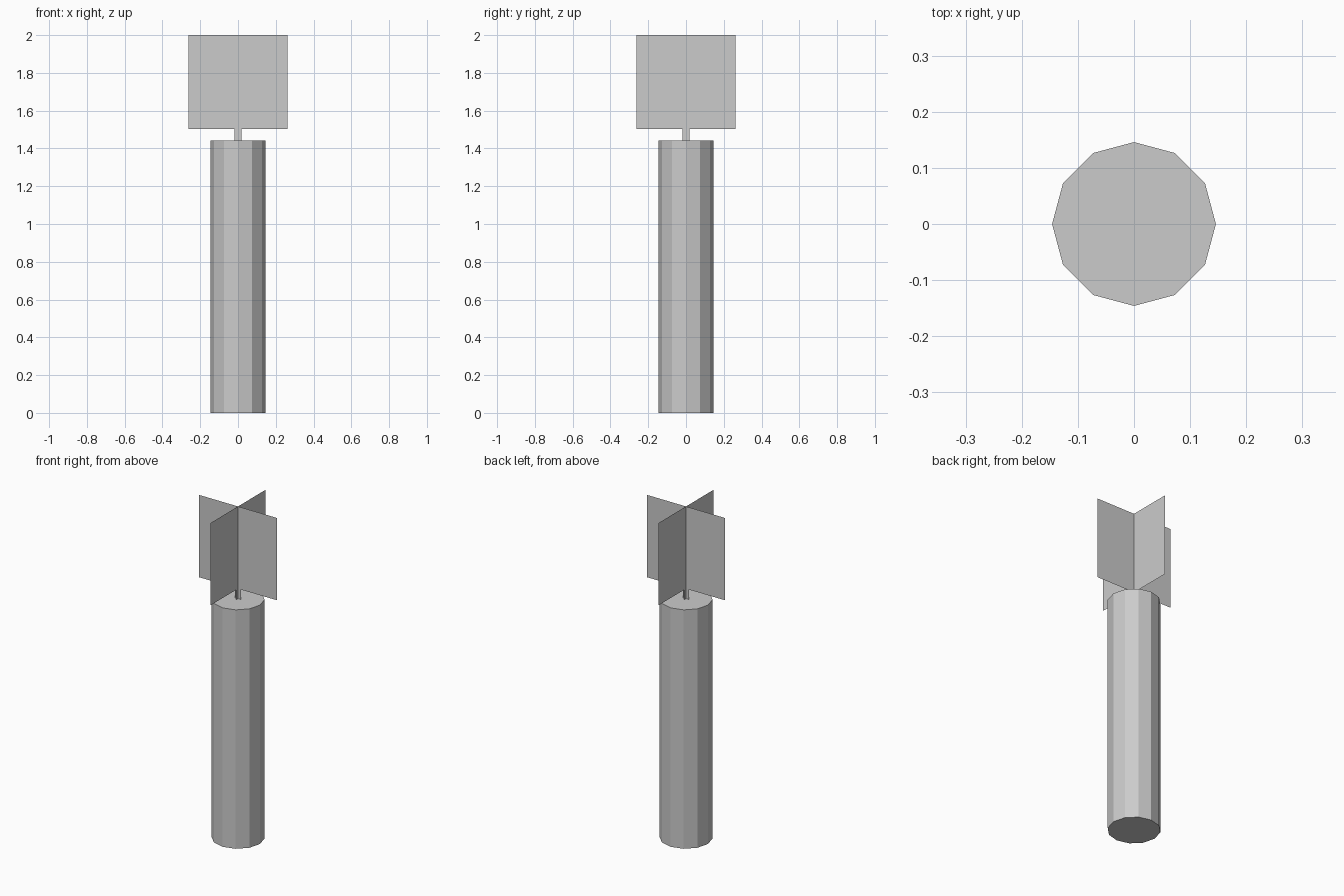
import bpy
import bmesh
from math import pi

if "Cube" in bpy.data.objects:
    bpy.data.objects.remove(bpy.data.objects["Cube"])

BODY_TOP = 1.443
FLAME_BASE = 1.503


def finish(name, bm):
    mesh = bpy.data.meshes.new(name)
    bm.to_mesh(mesh)
    bm.free()
    obj = bpy.data.objects.new(name, mesh)
    bpy.context.collection.objects.link(obj)
    return obj


def crossed_cards(name, half_width, z0, z1):
    """Two upright flat cards crossing at right angles."""
    bm = bmesh.new()
    for dx, dy in ((half_width, 0), (0, half_width)):
        corners = ((-dx, -dy, z0), (dx, dy, z0), (dx, dy, z1), (-dx, -dy, z1))
        bm.faces.new([bm.verts.new(c) for c in corners])
    return finish(name, bm)


# Twelve-sided wax body
bpy.ops.mesh.primitive_cylinder_add(
    vertices=12, radius=0.146, depth=BODY_TOP, location=(0, 0, BODY_TOP / 2))
bpy.context.object.name = "candle_body"

# Wick and flame, both made of crossed flat cards
crossed_cards("wick", 0.019, BODY_TOP, FLAME_BASE)
crossed_cards("flame", 0.262, FLAME_BASE, 2.0)
